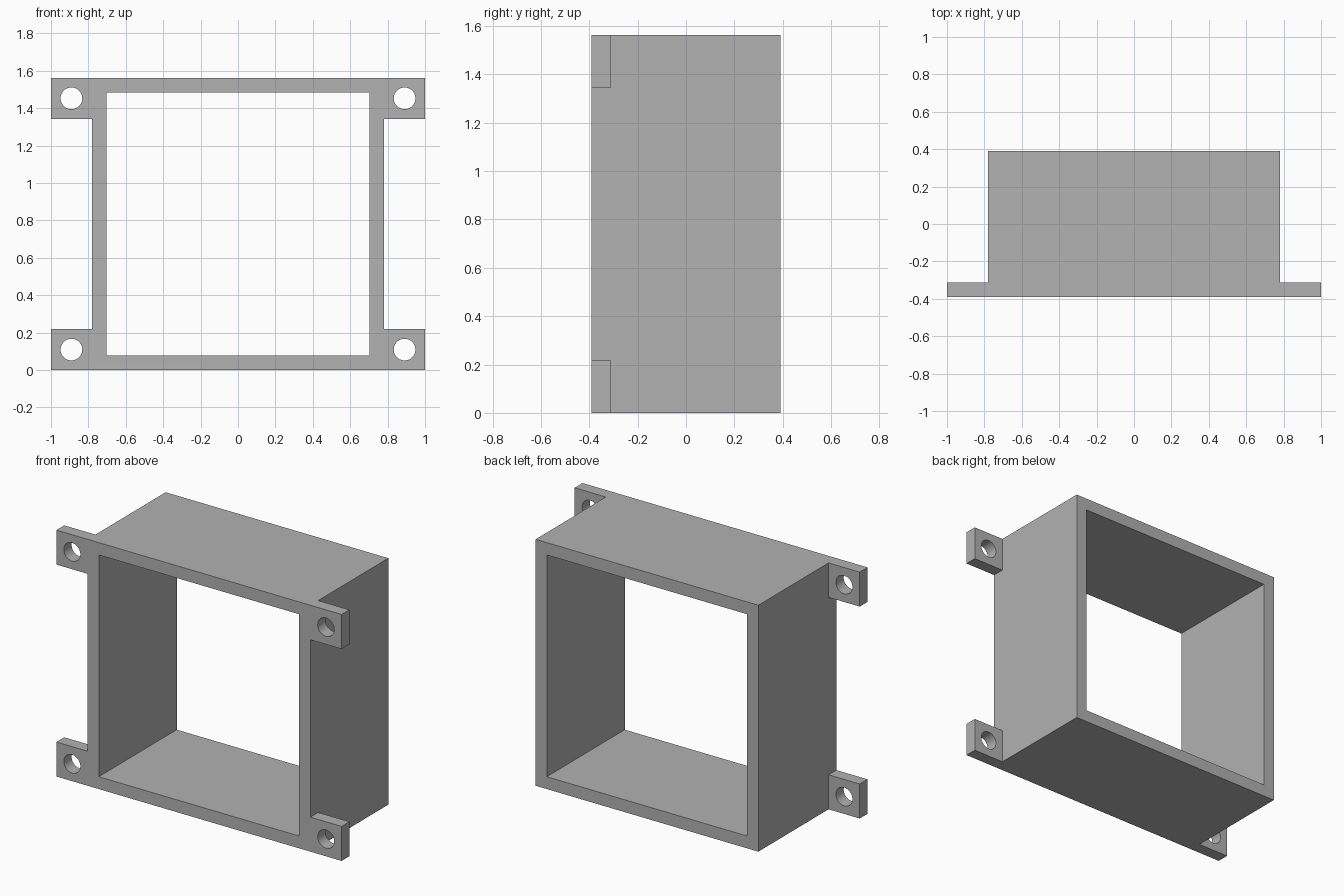
import bpy

cube = bpy.data.objects.get("Cube")
if cube:
    bpy.data.objects.remove(cube, do_unlink=True)

WIDTH, HEIGHT, DEPTH = 1.5625, 1.5625, 0.7812   # square sleeve
WALL = 0.0781                                   # wall and tab thickness
TAB = 0.2188                                    # side of a mounting tab
HOLE = 0.058                                    # screw hole radius
FRONT = -DEPTH / 2

grey = bpy.data.materials.new("plain_grey")
grey.use_nodes = True
grey.diffuse_color = (0.445, 0.445, 0.445, 1)
grey.node_tree.nodes["Principled BSDF"].inputs["Base Color"].default_value = grey.diffuse_color


def box(name, size, centre):
    bpy.ops.mesh.primitive_cube_add(size=1, location=centre)
    ob = bpy.context.object
    ob.name = name
    ob.scale = size
    bpy.ops.object.transform_apply(location=True, rotation=False, scale=True)
    ob.data.materials.append(grey)
    return ob


def hole_cutter(centre):
    bpy.ops.mesh.primitive_cylinder_add(vertices=48, radius=HOLE, depth=4 * WALL,
                                        location=centre, rotation=(1.570796, 0, 0))
    ob = bpy.context.object
    ob.data.materials.append(grey)
    return ob


def combine(target, tool, operation):
    """Apply one boolean and discard the tool."""
    mod = target.modifiers.new(operation.lower(), 'BOOLEAN')
    mod.operation = operation
    mod.solver = 'EXACT'
    mod.object = tool
    bpy.context.view_layer.objects.active = target
    bpy.ops.object.modifier_apply(modifier=mod.name)
    bpy.data.objects.remove(tool, do_unlink=True)


# Sleeve body
frame = box("square_mounting_frame", (WIDTH, DEPTH, HEIGHT), (0, 0, HEIGHT / 2))

# Mounting tabs: one bar across the front at the bottom and one at the top
tab_heights = (TAB / 2, HEIGHT - TAB / 2)
for z in tab_heights:
    bar = box("tab_bar", (2, WALL, TAB), (0, FRONT + WALL / 2, z))
    combine(frame, bar, 'UNION')

# Square opening right through
opening = box("opening_cutter", (WIDTH - 2 * WALL, DEPTH * 2, HEIGHT - 2 * WALL),
              (0, 0, HEIGHT / 2))
combine(frame, opening, 'DIFFERENCE')

# Screw holes in the four tabs
for side in (-1, 1):
    for z in tab_heights:
        cutter = hole_cutter((side * (1 - TAB / 2), FRONT + WALL / 2, z))
        combine(frame, cutter, 'DIFFERENCE')

# Round holes smooth, box edges sharp
bpy.ops.object.select_all(action='DESELECT')
frame.select_set(True)
bpy.context.view_layer.objects.active = frame
bpy.ops.object.shade_smooth_by_angle()
